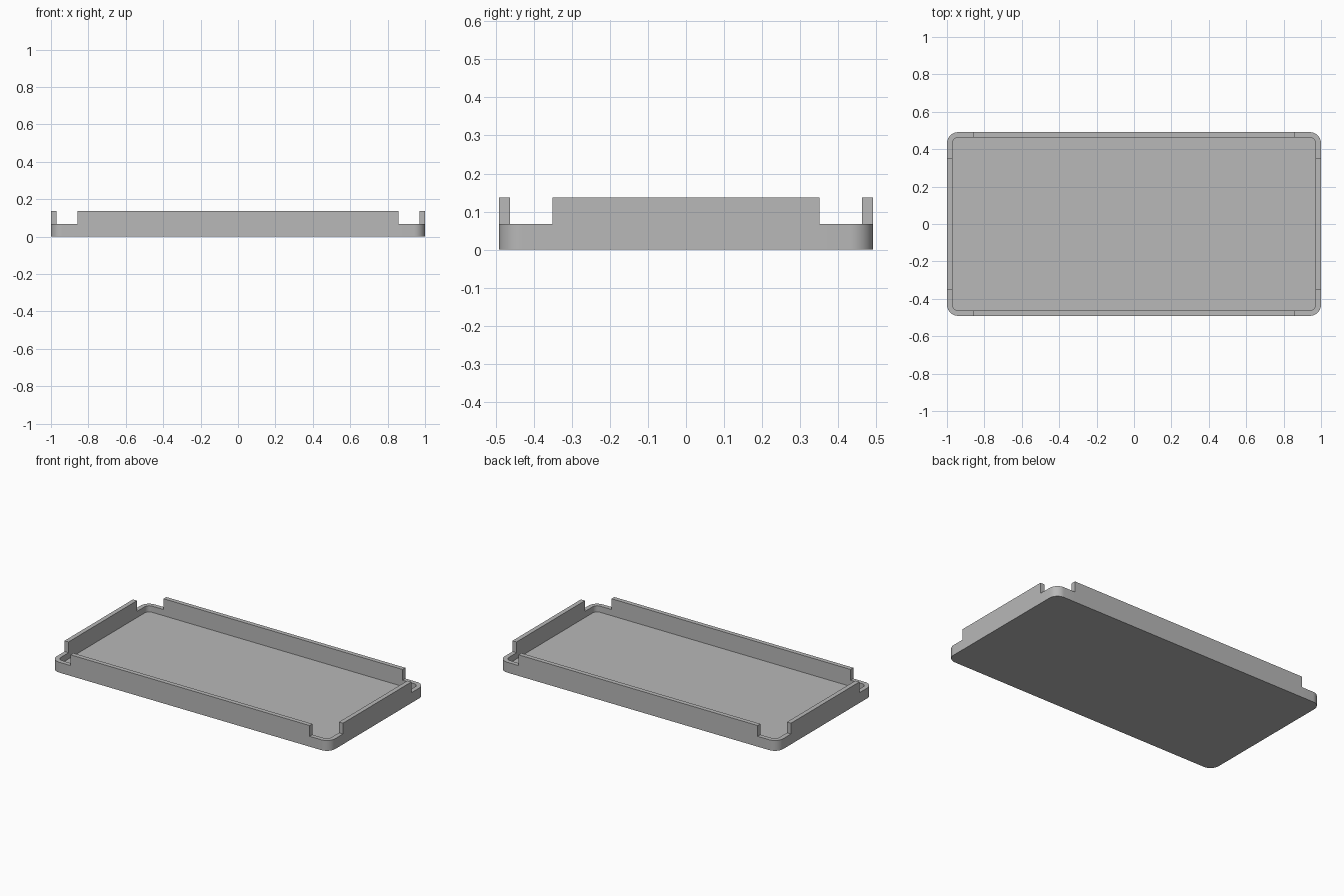
import bpy
import bmesh
from math import cos, sin, pi

cube = bpy.data.objects.get("Cube")
if cube:
    bpy.data.objects.remove(cube, do_unlink=True)

HALF_X, HALF_Y = 1.0, 0.491
WALL = 0.029            # wall thickness
FLOOR = 0.027           # floor thickness
RIM, TOP = 0.067, 0.137  # corner rim and raised lip heights
NOTCH_X, NOTCH_Y = 0.858, 0.351
RADIUS = 0.06
STEPS = 10

grey = bpy.data.materials.new("plain grey")
grey.use_nodes = True
colour = (0.48, 0.48, 0.48, 1)
grey.diffuse_color = colour
grey.node_tree.nodes["Principled BSDF"].inputs["Base Color"].default_value = colour


def rounded_loop(bm, inset, z):
    """Rounded rectangle with extra points where the lips end."""
    hx, hy, r = HALF_X - inset, HALF_Y - inset, RADIUS - inset
    points = []
    for i, (sx, sy) in enumerate([(1, 1), (-1, 1), (-1, -1), (1, -1)]):
        ends = [(sx * hx, sy * NOTCH_Y), (sx * NOTCH_X, sy * hy)]
        if i % 2:
            ends.reverse()
        arc = []
        for k in range(STEPS + 1):
            a = (i + k / STEPS) * pi / 2
            arc.append((sx * (hx - r) + r * cos(a), sy * (hy - r) + r * sin(a)))
        points += [ends[0]] + arc + [ends[1]]
    return [bm.verts.new((x, y, z)) for x, y in points]


def bridge(bm, a, b):
    n = len(a)
    return [bm.faces.new((a[i], a[(i + 1) % n], b[(i + 1) % n], b[i])) for i in range(n)]


bm = bmesh.new()

# Tray body: outer wall, rim, inner wall, floor
outer_base = rounded_loop(bm, 0, 0)
outer_rim = rounded_loop(bm, 0, RIM)
inner_rim = rounded_loop(bm, WALL, RIM)
inner_floor = rounded_loop(bm, WALL, FLOOR)
bm.faces.new(outer_base[::-1])
bridge(bm, outer_base, outer_rim)
rim_faces = bridge(bm, outer_rim, inner_rim)
bridge(bm, inner_rim, inner_floor)
bm.faces.new(inner_floor)

# Raised lips: the straight rim sections between the corners
per_corner = STEPS + 3
lips = rim_faces[per_corner - 1::per_corner]
raised = bmesh.ops.extrude_face_region(bm, geom=lips)["geom"]
for v in raised:
    if isinstance(v, bmesh.types.BMVert):
        v.co.z = TOP

bmesh.ops.recalc_face_normals(bm, faces=bm.faces[:])
mesh = bpy.data.meshes.new("tray")
bm.to_mesh(mesh)
bm.free()
mesh.materials.append(grey)

tray = bpy.data.objects.new("tray", mesh)
bpy.context.collection.objects.link(tray)
bpy.ops.object.select_all(action="DESELECT")
tray.select_set(True)
bpy.context.view_layer.objects.active = tray
bpy.ops.object.shade_smooth_by_angle(angle=pi / 6)
